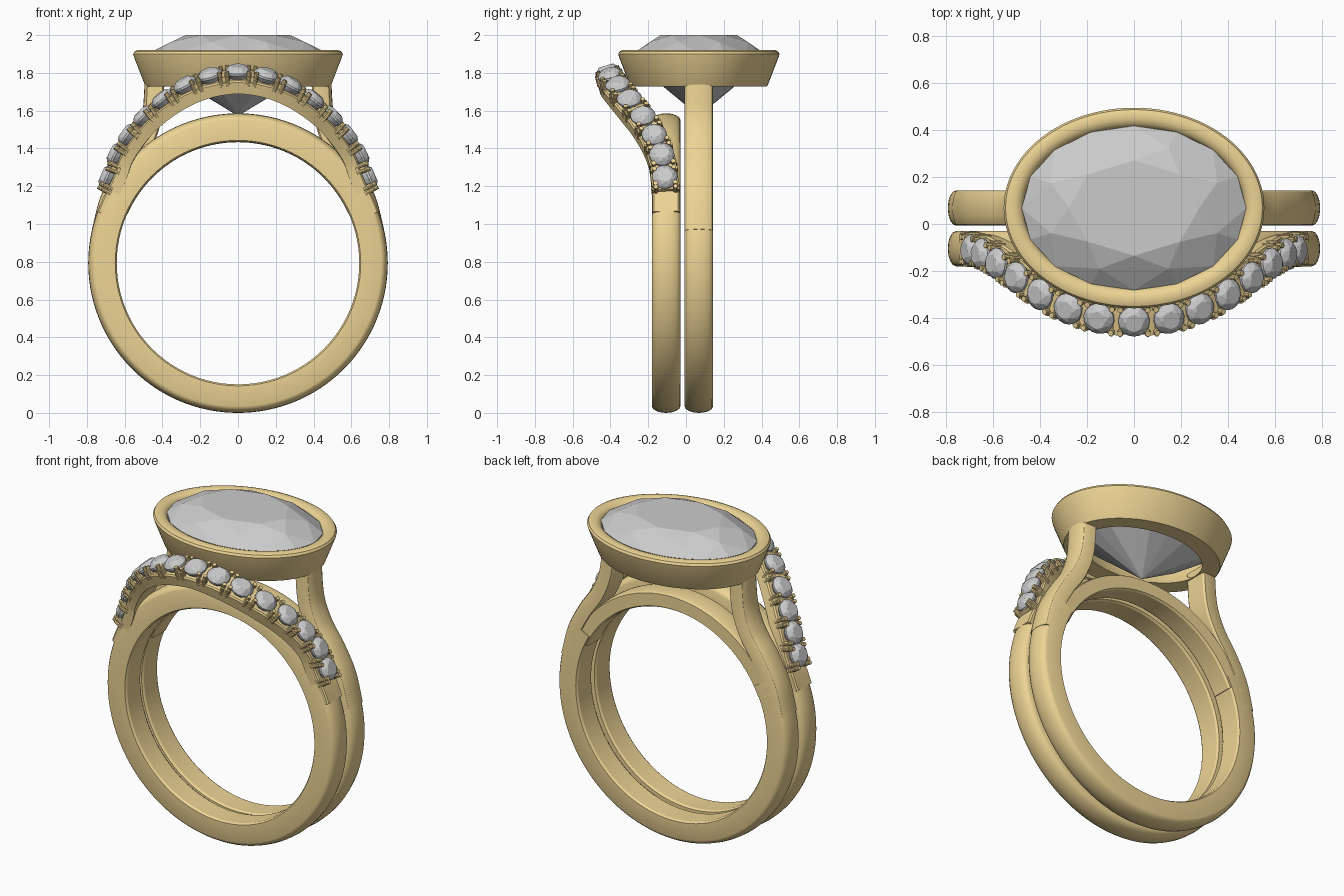
import bpy, bmesh
from math import sin, cos, pi, radians
from mathutils import Vector, Matrix

if "Cube" in bpy.data.objects:
    bpy.data.objects.remove(bpy.data.objects["Cube"])

CZ, R = 0.793, 0.793          # ring centre height and outer radius
YF, YB = -0.105, 0.068        # front and back band positions
BEZ_Y = 0.068

gold = bpy.data.materials.new("gold")
gold.diffuse_color = (0.85, 0.66, 0.30, 1)
gold.use_nodes = True
gold.node_tree.nodes["Principled BSDF"].inputs["Base Color"].default_value = gold.diffuse_color


def finish(name, bm, mat=None, smooth=None):
    bmesh.ops.recalc_face_normals(bm, faces=bm.faces)
    me = bpy.data.meshes.new(name)
    bm.to_mesh(me)
    bm.free()
    ob = bpy.data.objects.new(name, me)
    bpy.context.collection.objects.link(ob)
    if mat:
        me.materials.append(mat)
    if smooth:
        bpy.ops.object.select_all(action='DESELECT')
        bpy.context.view_layer.objects.active = ob
        ob.select_set(True)
        bpy.ops.object.shade_smooth_by_angle(angle=radians(smooth))
    return ob


def skin(name, rings, closed):
    """Join equal loops of points into a tube, capped when open."""
    bm = bmesh.new()
    vs = [[bm.verts.new(p) for p in ring] for ring in rings]
    n, m = len(vs), len(vs[0])
    for i in range(n if closed else n - 1):
        a, b = vs[i], vs[(i + 1) % n]
        for j in range(m):
            bm.faces.new((a[j], a[(j + 1) % m], b[(j + 1) % m], b[j]))
    if not closed:
        bm.faces.new(vs[0])
        bm.faces.new(vs[-1])
    return finish(name, bm, gold, 32)


def sweep(name, frames, profile, closed=False):
    return skin(name, [[p + b * u + n * v for u, v in profile] for p, b, n in frames], closed)


def crowned(low, high, w=0.075, crown=0.035):
    """Band section: flat inside and sides, domed outside."""
    pts = [(-w, low + 0.008), (-w + 0.012, low), (w - 0.012, low), (w, low + 0.008)]
    for k in range(9):
        u = cos(pi * k / 8)
        pts.append((w * u, high - crown + crown * sin(pi * k / 8)))
    return pts


def arc_frames(y, a0, a1, n):
    out = []
    for i in range(n + 1):
        a = radians(a0 + (a1 - a0) * i / n)
        out.append((Vector((0, y, CZ)), Vector((0, 1, 0)), Vector((cos(a), 0, sin(a)))))
    return out


def spline(pts, t):
    """Catmull-Rom point at parameter t (one unit per segment)."""
    i = max(0, min(int(t), len(pts) - 2))
    f = t - i
    p1, p2 = pts[i], pts[i + 1]
    p0 = pts[i - 1] if i > 0 else p1 * 2 - p2
    p3 = pts[i + 2] if i + 2 < len(pts) else p2 * 2 - p1
    return 0.5 * (p1 * 2 + (p2 - p0) * f + (p0 * 2 - p1 * 5 + p2 * 4 - p3) * f * f
                  + (p1 * 3 - p0 - p2 * 3 + p3) * f ** 3)


def frame(pts, t, centre):
    p = spline(pts, t)
    e, m = 0.02, len(pts) - 1
    tan = (spline(pts, min(t + e, m)) - spline(pts, max(t - e, 0))).normalized()
    n = p - centre
    n = (n - tan * n.dot(tan)).normalized()
    return p, n.cross(tan), n


def gem(name, mat, a, b, h):
    """Brilliant cut: convex hull of table, star, girdle, pavilion and culet points."""
    bm = bmesh.new()
    rows = [(8, 0, 0.58, 1.0), (8, 0.5, 0.80, 0.66), (16, 0, 1, 0.08), (16, 0, 1, -0.3),
            (8, 0.5, 0.72, -1.15), (1, 0, 0, -3.0)]
    for n, off, r, z in rows:
        for k in range(n):
            t = 2 * pi * (k + off) / n
            bm.verts.new(mat @ Vector((a * r * cos(t), b * r * sin(t), h * z)))
    bmesh.ops.convex_hull(bm, input=bm.verts)
    bmesh.ops.dissolve_limit(bm, angle_limit=radians(1), verts=bm.verts, edges=bm.edges)
    return finish(name, bm)


# front band: full circle
sweep("front_band", arc_frames(YF, 0, 360, 96)[:-1], crowned(0.642, R), True)

# back band: open lower shank plus thinner bridge across the top
sweep("back_shank", arc_frames(YB, 150, 390, 80), crowned(0.648, R))
sweep("back_bridge", arc_frames(YB, 24, 156, 50), crowned(0.64, 0.735, 0.07, 0.01))

# shoulders rising from the back shank to the bezel
arm = [(0.725, 0.96), (0.68, 1.13), (0.605, 1.275), (0.515, 1.41), (0.46, 1.56), (0.442, 1.78)]
for side, label in ((1, "right"), (-1, "left")):
    pts = [Vector((x * side, YB, z)) for x, z in arm]
    fr = []
    for i in range(31):
        p, b, n = frame(pts, i / 6, Vector((0, YB, CZ)))
        fr.append((p, b, n))
    sweep(label + "_shoulder", fr, crowned(-0.055, 0.05, 0.075, 0.025))

# oval bezel: (inset from outer oval, height)
prof = [(0.17, 1.73), (0.068, 1.727), (0.062, 1.735), (0.004, 1.885), (0, 1.90), (0.008, 1.914),
        (0.025, 1.921), (0.05, 1.920), (0.07, 1.912), (0.083, 1.895), (0.09, 1.86)]
rings = []
for i in range(96):
    t = 2 * pi * i / 96
    rings.append([Vector(((0.555 - d) * cos(t), BEZ_Y + (0.427 - d) * sin(t), z)) for d, z in prof])
skin("bezel", rings, True)

# centre stone
gem("centre_stone", Matrix.Translation((0, BEZ_Y, 1.893)), 0.478, 0.35, 0.107)

# raised arch with a row of small stones: half path, then mirrored
half = [(0, -0.415, 1.81), (0.15, -0.403, 1.79), (0.282, -0.362, 1.74), (0.402, -0.30, 1.665),
        (0.503, -0.228, 1.575), (0.587, -0.168, 1.475), (0.652, -0.128, 1.37), (0.697, -0.112, 1.25),
        (0.742, -0.106, 1.16), (0.775, YF, 1.08)]
path = [Vector((-x, y, z)) for x, y, z in half[:0:-1]] + [Vector(q) for q in half]
ctr = Vector((0, YF, CZ))
last = len(path) - 1
w = 0.072
section = [(-w, -0.105), (w, -0.105), (w, -0.042), (w - 0.008, -0.034), (-w + 0.008, -0.034), (-w, -0.042)]
sweep("arch", [frame(path, i / 5, ctr) for i in range(last * 5 + 1)], section)


def frame_matrix(t):
    p, b, n = frame(path, t, ctr)
    m = Matrix((b.cross(n), b, n)).transposed().to_4x4()
    m.translation = p
    return m


# small stones
for k in range(2, last - 1):
    gem("small_stone_%d" % (k - 1), frame_matrix(k), 0.067, 0.067, 0.03)

# prongs and cross walls between the small stones
bm = bmesh.new()
for k in range(1, last - 1):
    for dt in (0.38, 0.62):
        m = frame_matrix(k + dt)
        for s in (-1, 1):
            for u, r, top in ((0.052, 0.015, 0.016), (0.064, 0.012, -0.004)):
                bmesh.ops.create_cone(bm, cap_ends=True, segments=10, radius1=r, radius2=r * 0.8,
                                      depth=top + 0.06,
                                      matrix=m @ Matrix.Translation((0, s * u, (top - 0.06) / 2)))
    m = frame_matrix(k + 0.5)
    bmesh.ops.create_cube(bm, size=1, matrix=m @ Matrix.Translation((0, 0, -0.03))
                          @ Matrix.Diagonal((0.03, 0.135, 0.04, 1)))
finish("prongs", bm, gold, 32)
